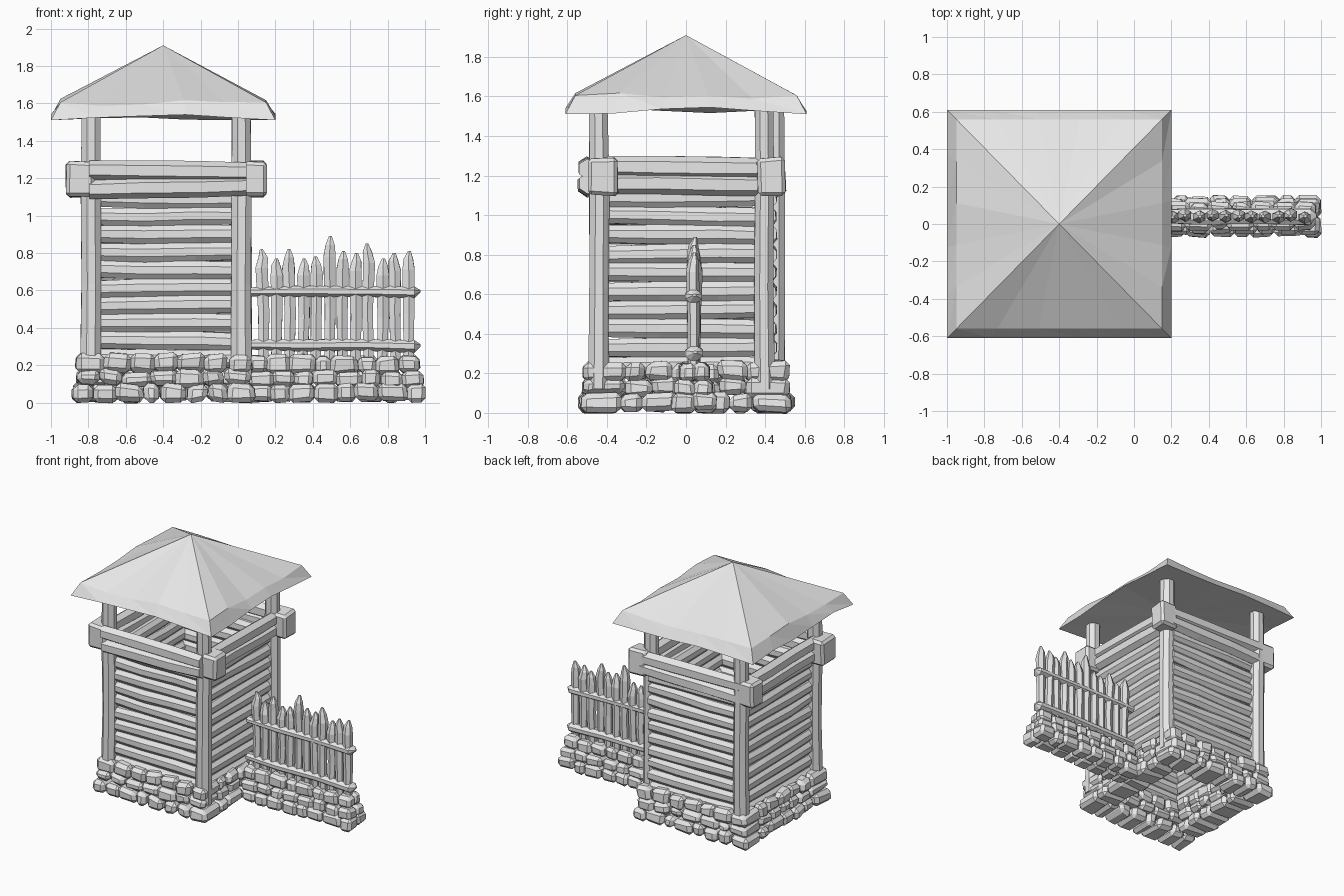
import bpy, bmesh, math, random
from mathutils import Vector, Matrix

random.seed(7)
CX = -0.4     # roof centre
BX = -0.384   # timber body centre
FY = 0.042    # fence line

cube = bpy.data.objects.get("Cube")
if cube:
    bpy.data.objects.remove(cube, do_unlink=True)

grey = bpy.data.materials.new("pale_grey")
grey.use_nodes = True
grey.diffuse_color = (0.8, 0.8, 0.8, 1)
grey.node_tree.nodes["Principled BSDF"].inputs["Base Color"].default_value = (0.8, 0.8, 0.8, 1)


def finish(bm, name):
    bmesh.ops.recalc_face_normals(bm, faces=bm.faces)
    mesh = bpy.data.meshes.new(name)
    bm.to_mesh(mesh)
    bm.free()
    mesh.materials.append(grey)
    bpy.context.collection.objects.link(bpy.data.objects.new(name, mesh))


def rnd(a):
    return random.uniform(-a, a)


def log(bm, start, end, stations, wide, tall, sides=8, wobble=0.004):
    """Faceted timber; stations are (fraction along, scale) pairs."""
    start, end = Vector(start), Vector(end)
    axis = (end - start).normalized()
    up = Vector((0, 1, 0)) if abs(axis.z) > 0.9 else Vector((0, 0, 1))
    side = axis.cross(up).normalized()
    up = side.cross(axis)
    rings = []
    for t, s in stations:
        shift = side * rnd(wobble) + up * rnd(wobble)
        ring = []
        for i in range(sides):
            a = math.tau * (i + 0.5) / sides
            r = s * (1 + rnd(wobble * 8))
            p = start.lerp(end, t) + shift
            ring.append(bm.verts.new(p + side * wide * r * math.cos(a) + up * tall * r * math.sin(a)))
        rings.append(ring)
    for a, b in zip(rings, rings[1:]):
        for i in range(sides):
            j = (i + 1) % sides
            bm.faces.new((a[i], a[j], b[j], b[i]))
    bm.faces.new(rings[0][::-1])
    bm.faces.new(rings[-1])


def block(bm, centre, size, jitter=0.012, bevel=0.026):
    """Chipped block with bevelled edges."""
    part = bmesh.new()
    bmesh.ops.create_cube(part, size=1)
    for v in part.verts:
        v.co = Vector([v.co[k] * size[k] + rnd(jitter) for k in range(3)])
    bmesh.ops.bevel(part, geom=part.edges[:], offset=bevel, segments=1, affect='EDGES')
    part.transform(Matrix.Translation(centre))
    temp = bpy.data.meshes.new("temp")
    part.to_mesh(temp)
    part.free()
    bm.from_mesh(temp)
    bpy.data.meshes.remove(temp)


def split(a, b, width):
    """Uneven (centre, width) spans that fill a to b."""
    n = max(1, round((b - a) / width))
    cuts = [a + (b - a) * i / n + (rnd(width * 0.2) if 0 < i < n else 0) for i in range(n + 1)]
    return [((p + q) / 2, q - p) for p, q in zip(cuts, cuts[1:])]


# Tower stone footing: three stepped courses
bm = bmesh.new()
for z, h, hx, hy in ((0.053, 0.095, 0.485, 0.54), (0.132, 0.085, 0.465, 0.515), (0.21, 0.10, 0.465, 0.515)):
    d = 0.21
    for s in (-1, 1):
        for c, w in split(-hx, hx, 0.125):
            block(bm, (CX + 0.005 + c, s * (hy - d / 2), z + rnd(0.006)), (w, d + rnd(0.02), h))
        for c, w in split(-hy + d, hy - d, 0.125):
            block(bm, (CX + 0.005 + s * (hx - d / 2), c, z + rnd(0.006)), (d + rnd(0.02), w, h))
finish(bm, "tower_footing")

# Fence stone footing, two stones thick
bm = bmesh.new()
for z, h, half, end in ((0.052, 0.095, 0.105, 1.0), (0.127, 0.085, 0.09, 0.99), (0.205, 0.095, 0.07, 0.97)):
    for s in (-1, 1):
        for c, w in split(0.06, end, 0.115):
            block(bm, (c, FY + s * half / 2, z + rnd(0.006)), (w, half + 0.01, h), 0.009, 0.022)
finish(bm, "fence_footing")

# Corner posts
posts = (("front_right", -1, -0.44), ("front_left", 1, -0.44), ("back_right", -1, 0.45), ("back_left", 1, 0.395))
for name, sx, y in posts:
    bm = bmesh.new()
    x = BX + sx * 0.402
    log(bm, (x, y, 0.12), (x, y, 1.59), ((0, 1.05), (0.35, 1), (0.7, 1), (1, 0.95)), 0.057, 0.053)
    finish(bm, f"{name}_post")

# Log walls
ends = ((0, 0.92), (0.35, 1), (0.7, 1), (1, 0.94))
for s, a, b in ((-1, "front", "right"), (1, "back", "left")):
    front, side = bmesh.new(), bmesh.new()
    for i in range(10):
        z = 0.235 + i * 0.095
        y, x = s * 0.415, BX + s * 0.375
        t = rnd(0.006)
        log(front, (BX - 0.39, y, z - t), (BX + 0.39, y, z + t), ends, 0.046, 0.053)
        log(side, (x, -0.43, z + t), (x, 0.42, z - t), ends, 0.046, 0.053)
    finish(front, f"{a}_wall")
    finish(side, f"{b}_wall")

# Parapet rails, two on every side; the front pair laps over the corner blocks
bm = bmesh.new()
for s, y in ((-1, -0.5), (1, 0.46)):
    for z in (1.15, 1.237):
        t = rnd(0.008)
        log(bm, (BX - 0.41, y, z + t), (BX + 0.43, y, z - t), ends, 0.05, 0.056, 6)
        x = BX + s * 0.425
        log(bm, (x, -0.46, z + 0.012), (x, 0.44, z - 0.002), ends, 0.046, 0.056, 6)
finish(bm, "parapet_rails")

# Parapet corner blocks
bm = bmesh.new()
for sx, y, d in ((-1, -0.44, 0.18), (1, -0.42, 0.15), (-1, 0.43, 0.14), (1, 0.43, 0.14)):
    block(bm, (BX + sx * 0.458, y, 1.195), (0.15, d, 0.19), 0.007, 0.018)
finish(bm, "parapet_corner_blocks")

# Pyramid roof with a short, steep, wavy eave and a shallow closed underside
bm = bmesh.new()
apex = bm.verts.new((CX, 0, 1.91))
hub = bm.verts.new((CX, 0, 1.57))
upper, lower = [], []
corners = [(-1, -1), (1, -1), (1, 1), (-1, 1)]
for i in range(4):
    p, q = Vector(corners[i]), Vector(corners[(i + 1) % 4])
    for k in range(5):
        v = p.lerp(q, k / 5)
        dip = rnd(0.02) if k else 0
        lift = random.uniform(0, 0.035) if k else 0
        upper.append(bm.verts.new((CX + v.x * 0.55, v.y * 0.56, 1.605 + dip)))
        lower.append(bm.verts.new((CX + v.x * 0.6, v.y * 0.61, 1.51 + lift)))
for i in range(len(upper)):
    j = (i + 1) % len(upper)
    bm.faces.new((apex, upper[i], upper[j]))
    bm.faces.new((upper[i], lower[i], lower[j]))
    bm.faces.new((upper[i], lower[j], upper[j]))
    bm.faces.new((hub, lower[j], lower[i]))
finish(bm, "roof")

# Fence pickets, sharpened at the top
tips = (0.82, 0.77, 0.82, 0.77, 0.78, 0.89, 0.81, 0.80, 0.85, 0.77, 0.80, 0.81)
bm = bmesh.new()
for i, top in enumerate(tips):
    x = 0.135 + i * 0.0705
    shape = ((0, 0.85), (0.45, 0.95), (0.84, 1.05), (0.93, 0.8), (1, 0.25))
    log(bm, (x, FY, 0.2), (x + rnd(0.008), FY + rnd(0.006), top), shape, 0.036, 0.033, 6, 0.006)
finish(bm, "fence_pickets")

# Fence rails with pointed ends
bm = bmesh.new()
for z, r in ((0.592, 0.046), (0.305, 0.05)):
    shape = ((0, 0.75), (0.3, 0.95), (0.65, 0.9), (0.965, 1), (1, 0.2))
    log(bm, (0.06, FY, z), (0.975, FY, z), shape, r, r * 0.74, 8, 0.005)
finish(bm, "fence_rails")
